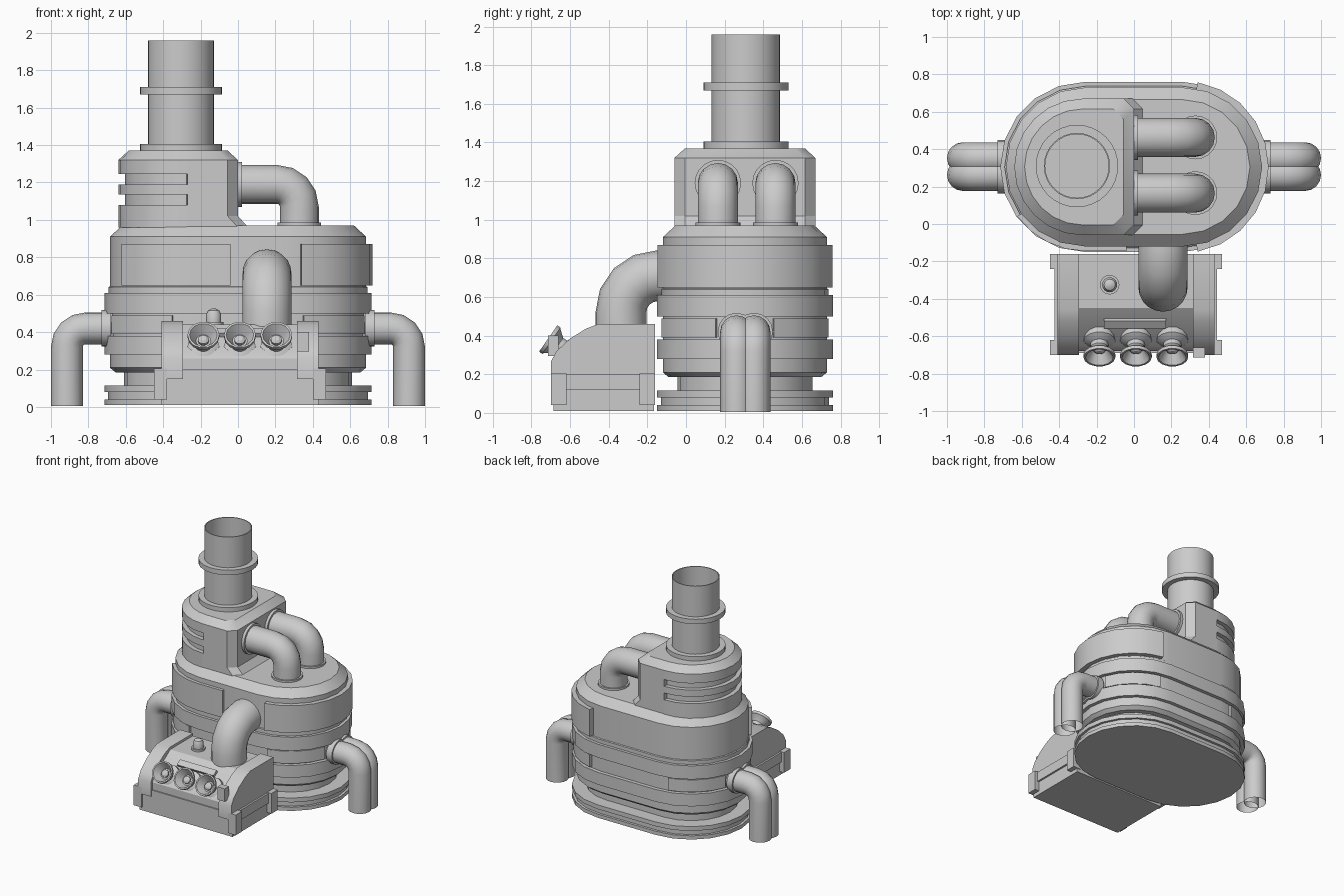
import bpy, bmesh
from math import cos, sin, pi, radians
from mathutils import Vector, Matrix

if "Cube" in bpy.data.objects:
    bpy.data.objects.remove(bpy.data.objects["Cube"])

CY, L = 0.305, 0.26      # body centre in y, half length of its straight part


def loft(name, rings, caps=True, closed=True, matrix=None):
    bm = bmesh.new()
    vs = [[bm.verts.new(p) for p in r] for r in rings]
    n = len(vs[0])
    for a, b in zip(vs, vs[1:]):
        for i in range(n if closed else n - 1):
            j = (i + 1) % n
            bm.faces.new((a[i], a[j], b[j], b[i]))
    if caps:
        bm.faces.new(vs[0])
        bm.faces.new(vs[-1])
    bmesh.ops.recalc_face_normals(bm, faces=bm.faces)
    me = bpy.data.meshes.new(name)
    bm.to_mesh(me)
    bm.free()
    ob = bpy.data.objects.new(name, me)
    bpy.context.collection.objects.link(ob)
    if matrix:
        ob.matrix_world = matrix
    bpy.ops.object.select_all(action='DESELECT')
    ob.select_set(True)
    bpy.context.view_layer.objects.active = ob
    bpy.ops.object.shade_smooth_by_angle(angle=radians(30))
    return ob


def arc(cx, r, a0, a1, n=10):
    angles = [radians(a0 + (a1 - a0) * i / n) for i in range(n + 1)]
    return [(cx + r * cos(a), CY + r * sin(a)) for a in angles]


def lathe(name, prof, at, n=24, direction=(0, 0, 1)):
    rings = [[(r * cos(2 * pi * i / n), r * sin(2 * pi * i / n), z) for i in range(n)] for r, z in prof]
    rot = Vector(direction).to_track_quat('Z', 'Y').to_matrix().to_4x4()
    return loft(name, rings, matrix=Matrix.Translation(at) @ rot)


def pipe(name, a, corner, b, bend, r, n=16, steps=4):
    a, corner, b = Vector(a), Vector(corner), Vector(b)
    u, v = (a - corner).normalized(), (b - corner).normalized()
    side, c = u.cross(v), corner + bend * (u + v)
    path = [(a, -u)]
    for i in range(steps + 1):
        t = pi / 2 * i / steps
        path.append((c - bend * (v * cos(t) + u * sin(t)), v * sin(t) - u * cos(t)))
    path.append((b, v))
    rings = [[p + r * (side * cos(2 * pi * i / n) + t.cross(side) * sin(2 * pi * i / n)) for i in range(n)]
             for p, t in path]
    return loft(name, rings, caps=False)


def box(name, x0, x1, y0, y1, z0, z1, tilt=0):
    c = Vector(((x0 + x1) / 2, (y0 + y1) / 2, (z0 + z1) / 2))
    hx, hy, hz = (x1 - x0) / 2, (y1 - y0) / 2, (z1 - z0) / 2
    rings = [[(-hx, -hy, z), (hx, -hy, z), (hx, hy, z), (-hx, hy, z)] for z in (-hz, hz)]
    return loft(name, rings, matrix=Matrix.Translation(c) @ Matrix.Rotation(tilt, 4, 'X'))


def prism(name, x0, x1, prof):
    return loft(name, [[(x, y, z) for y, z in prof] for x in (x0, x1)])


def panel(name, path, r0, r1, z0, z1):
    # curved plate standing proud of the body wall
    rings = [[(*p, z0), (*q, z0), (*q, z1), (*p, z1)] for p, q in zip(path(r0), path(r1))]
    return loft(name, rings)


# main body: stacked oval profile with base rings and bands
body = [(.01, .455), (.04, .455), (.04, .435), (.08, .435), (.08, .455), (.115, .455), (.115, .35),
        (.185, .35), (.185, .395), (.21, .425), (.28, .425), (.28, .455), (.38, .455), (.38, .425),
        (.5, .425), (.5, .455), (.61, .455), (.61, .432), (.64, .432), (.645, .425), (.91, .425), (.97, .36)]
loft("body", [[(x, y, z) for x, y in arc(L, r, -90, 90) + arc(-L, r, 90, 270)] for z, r in body])

# wall panels
panel("end_panel", lambda r: arc(L, r, -80, 80), .42, .46, .65, .87)
panel("front_panel", lambda r: arc(-L, r, 216, 270, 4) + [(-.04, CY - r)], .42, .45, .65, .87)
for s, base in ((1, 0), (-1, 180)):
    for k in (-1, 1):
        panel("band_plate", lambda r: arc(s * L, r, base + k * 20, base + k * 78, 4), .42, .442, .39, .49)

# upper tower: rounded left end with slots, boxed right end with a skirt
tower = []


def tower_level(z, inset=0, slot=0, skirt=0):
    r = .365 - inset
    x1, c = -inset + skirt, .055
    y0, y1 = CY - r, CY + r
    pts = [(-.27, y0), (x1 - c, y0), (x1, y0 + c), (x1, y1 - c), (x1 - c, y1), (-.27, y1)]
    pts += arc(-.275, r - slot, 90, 270, 12)
    tower.append([(x, y, z) for x, y in pts])


tower_level(.96, skirt=.055)
tower_level(1.02)
for z0 in (1.08, 1.19):
    for z, d in ((z0, 0), (z0, .035), (z0 + .055, .035), (z0 + .055, 0)):
        tower_level(z, slot=d)
tower_level(1.32)
tower_level(1.37, inset=.055)
loft("upper_tower", tower)

# chimney
lathe("chimney", [(.22, 1.36), (.22, 1.405), (.177, 1.405), (.177, 1.67), (.22, 1.67), (.22, 1.71),
                  (.177, 1.71), (.177, 1.96), (.17, 1.96), (.17, 1.4)], (-.305, .31, 0), 32)

# top pipes with flanges
for y in (.165, .463):
    pipe("top_pipe", (-.01, y, 1.19), (.328, y, 1.19), (.328, y, .95), .12, .104)
    lathe("top_pipe_collar", [(.12, -.01), (.12, .022)], (0, y, 1.19), 20, (1, 0, 0))
    lathe("top_pipe_foot", [(.117, .95), (.117, .985)], (.328, y, 0), 20)

# paired side drain pipes
for s in (-1, 1):
    for y in (.262, .352):
        pipe("side_pipe", (s * .62, y, .42), (s * .915, y, .42), (s * .915, y, .005), .1, .085)
        lathe("side_pipe_collar", [(.098, 0), (.098, .05)], (s * .68, y, .42), 16, (s, 0, 0))

# pipe from the body to the console
pipe("front_pipe", (.155, -.08, .71), (.155, -.337, .71), (.155, -.337, .42), .19, .132, 20)

# console: hood, end arches, base and rim
prism("console_hood", -.40, .42, [(-.16, .15), (-.68, .15), (-.68, .26), (-.65, .305), (-.45, .44), (-.16, .44)])
arch = [(-.16, .15), (-.70, .15), (-.70, .265), (-.67, .32), (-.60, .385), (-.52, .435), (-.455, .46), (-.16, .46)]
prism("console_arch_left", -.41, -.295, arch)
prism("console_arch_right", .315, .43, arch)
box("console_base", -.41, .43, -.685, -.165, .01, .15)
box("console_rim", -.425, .445, -.69, -.165, .12, .2)
for x in (-.45, .40):
    box("console_corner", x, x + .07, -.70, -.62, .04, .205)
    box("console_end_clamp", x, x + .07, -.24, -.16, .04, .205)

# flared nozzles with a plug inside
axis = Vector((0, -.82, .57))
for x in (-.185, .01, .205):
    at = Vector((x, -.605, .31))
    lathe("nozzle", [(.085, -.03), (.085, .025), (.07, .035), (.048, .045), (.048, .07), (.078, .108), (.085, .112),
                     (.085, .132), (.074, .132), (.04, .075)], at, 14, axis)
    lathe("nozzle_plug", [(.03, .06), (.03, .09), (.015, .1)], at, 10, axis)

# console details
box("console_slot", -.16, .17, -.555, -.505, .38, .41, radians(34))
box("console_switch", .315, .38, -.715, -.66, .295, .40)
lathe("console_knob", [(.052, .43), (.052, .455), (.04, .455), (.04, .495), (.03, .515), (.012, .525)],
      (-.13, -.325, 0), 16)
